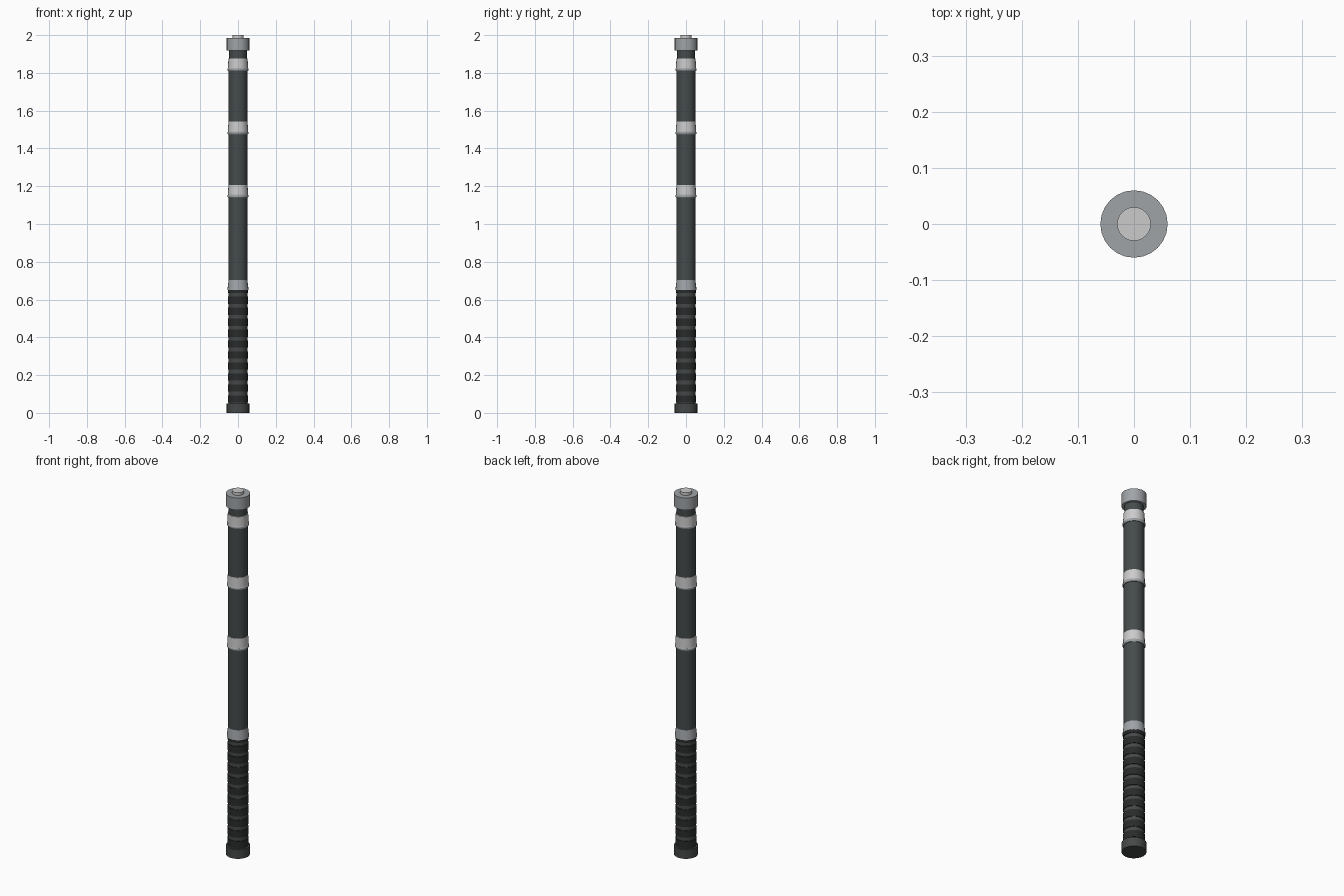
import bpy
import math

if "Cube" in bpy.data.objects:
    bpy.data.objects.remove(bpy.data.objects["Cube"])

SIDES = 24


def material(name, r, g, b):
    m = bpy.data.materials.new(name)
    m.use_nodes = True
    m.diffuse_color = (r, g, b, 1)
    m.node_tree.nodes["Principled BSDF"].inputs["Base Color"].default_value = (r, g, b, 1)
    return m


tube_grey = material("dark_grey_tube", 0.06, 0.07, 0.07)
grip_black = material("black_rubber", 0.022, 0.024, 0.024)
groove_grey = material("charcoal", 0.06, 0.065, 0.065)
steel = material("steel_grey", 0.35, 0.37, 0.39)
pale = material("pale_metal", 0.6, 0.6, 0.6)


def lathe(name, profile, mat):
    """Spin a (radius, height) profile around z and close both ends."""
    verts, faces = [], []
    for r, z in profile:
        for i in range(SIDES):
            a = 2 * math.pi * i / SIDES
            verts.append((r * math.cos(a), r * math.sin(a), z))
    for k in range(len(profile) - 1):
        for i in range(SIDES):
            j = (i + 1) % SIDES
            low, high = k * SIDES, (k + 1) * SIDES
            faces.append((low + i, low + j, high + j, high + i))
    faces.append(tuple(reversed(range(SIDES))))
    faces.append(tuple(range(len(verts) - SIDES, len(verts))))
    mesh = bpy.data.meshes.new(name)
    mesh.from_pydata(verts, [], faces)
    mesh.materials.append(mat)
    ob = bpy.data.objects.new(name, mesh)
    bpy.context.collection.objects.link(ob)
    bpy.ops.object.select_all(action="DESELECT")
    ob.select_set(True)
    bpy.context.view_layer.objects.active = ob
    bpy.ops.object.shade_smooth_by_angle(angle=math.radians(30))
    return ob


def cylinder(name, r, z0, z1, mat):
    return lathe(name, [(r, z0), (r, z1)], mat)


# Pommel and grip
cylinder("bottom_cap", 0.06, 0, 0.05, groove_grey)
cylinder("grip_core", 0.05, 0.05, 0.65, groove_grey)
PITCH = 0.058
for n in range(11):
    z = 0.074 + n * PITCH
    low, high = max(z - 0.019, 0.05), min(z + 0.019, 0.65)
    cylinder(f"grip_ring_{n + 1}", 0.0535, low, high, grip_black)

# Tapered collar between grip and tube
lathe("collar", [(0.056, 0.65), (0.048, 0.72)], steel)

# Main tube and narrower neck
cylinder("main_tube", 0.05, 0.66, 1.87, tube_grey)
cylinder("neck", 0.047, 1.86, 1.93, tube_grey)

# Metal bands, each with a lip along its lower edge
for n, z in enumerate((1.14, 1.475, 1.81)):
    lathe(f"band_{n + 1}", [(0.053, z + 0.012), (0.051, z + 0.067)], pale)
    lathe(f"band_lip_{n + 1}", [(0.053, z), (0.0555, z + 0.004),
                                (0.0555, z + 0.011), (0.053, z + 0.015)], steel)

# Top cap and button
cylinder("top_cap", 0.06, 1.918, 1.985, steel)
cylinder("top_button", 0.03, 1.98, 2.0, pale)
